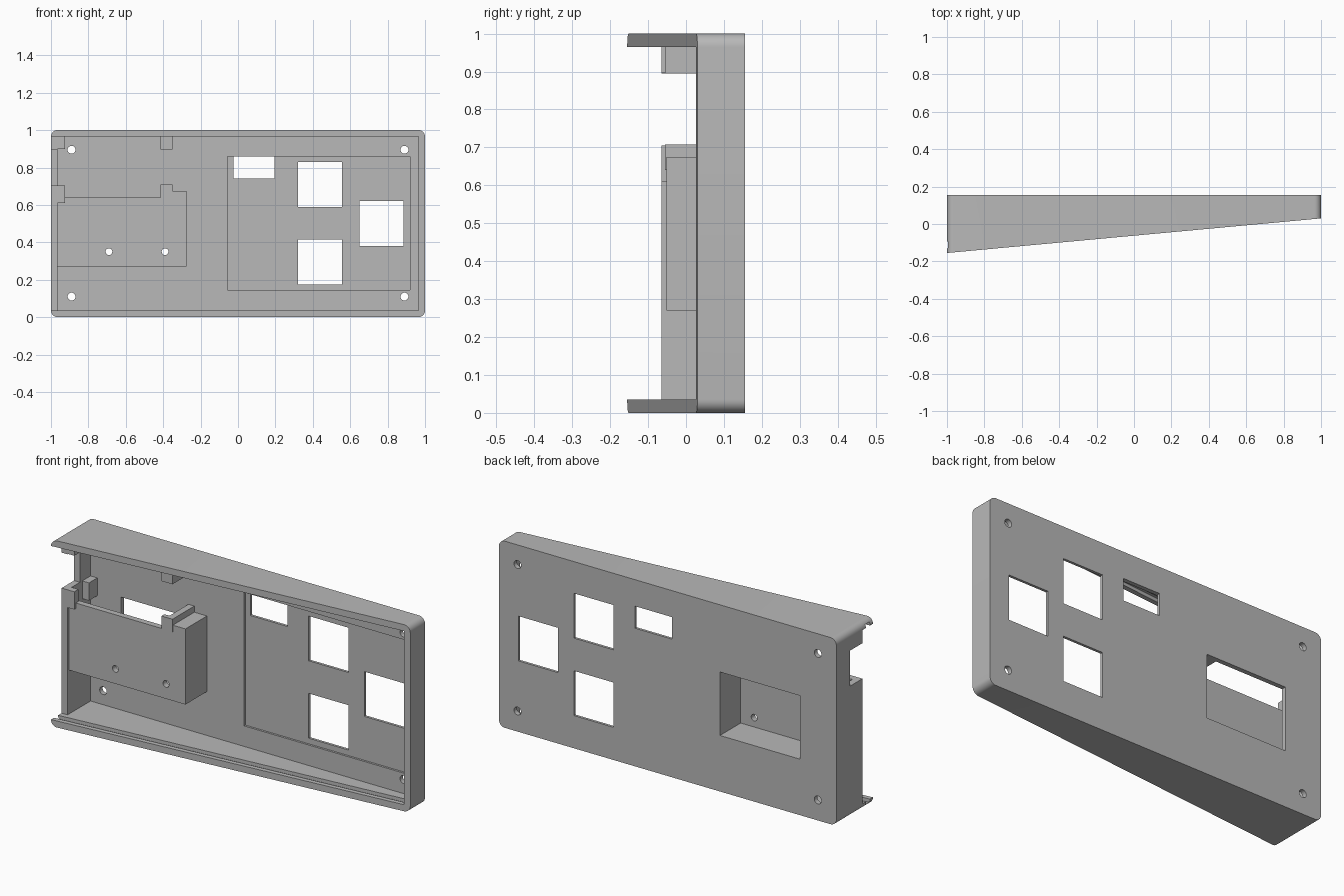
import bpy
import bmesh
import math
from mathutils import Matrix, Vector

if "Cube" in bpy.data.objects:
    bpy.data.objects.remove(bpy.data.objects["Cube"], do_unlink=True)

grey = bpy.data.materials.new("plain grey")
grey.use_nodes = True
grey.diffuse_color = (0.48, 0.48, 0.48, 1)
grey.node_tree.nodes["Principled BSDF"].inputs["Base Color"].default_value = grey.diffuse_color

BACK, PLATE = 0.155, 0.13      # rear face and inner face of the back plate
WALL = 0.035
INNER = 1 - WALL


def slope(x):
    """Depth of the slanted front rim at a given x."""
    return -0.155 + 0.185 * (x + 1) / 2


def finish(name, bm):
    bmesh.ops.recalc_face_normals(bm, faces=bm.faces)
    mesh = bpy.data.meshes.new(name)
    bm.to_mesh(mesh)
    bm.free()
    mesh.materials.append(grey)
    obj = bpy.data.objects.new(name, mesh)
    bpy.context.collection.objects.link(obj)
    return obj


def box(name, x, y, z):
    bm = bmesh.new()
    bmesh.ops.create_cube(bm, size=1)
    for v in bm.verts:
        v.co = Vector(r[0] if c < 0 else r[1] for c, r in zip(v.co, (x, y, z)))
    return finish(name, bm)


def prism(name, bottom, top):
    """Solid between two matching outlines."""
    bm = bmesh.new()
    a = [bm.verts.new(p) for p in bottom]
    b = [bm.verts.new(p) for p in top]
    bm.faces.new(a)
    bm.faces.new(b)
    for i in range(len(a)):
        j = (i + 1) % len(a)
        bm.faces.new((a[i], a[j], b[j], b[i]))
    return finish(name, bm)


def pin(x, z, radius):
    bm = bmesh.new()
    turn = Matrix.Translation((x, 0, z)) @ Matrix.Rotation(math.pi / 2, 4, "X")
    bmesh.ops.create_cone(bm, cap_ends=True, segments=24, radius1=radius,
                          radius2=radius, depth=1, matrix=turn)
    return finish("cutter", bm)


def cut(obj, cutter):
    cutter.hide_render = True
    mod = obj.modifiers.new("cut", "BOOLEAN")
    mod.operation = "DIFFERENCE"
    mod.solver = "EXACT"
    mod.object = cutter
    bpy.context.view_layer.objects.active = obj
    bpy.ops.object.modifier_apply(modifier=mod.name)
    bpy.data.objects.remove(cutter, do_unlink=True)


def cut_box(obj, x, y, z):
    cut(obj, box("cutter", x, y, z))


# Case: rounded rectangle with a slanted front rim
R = WALL
outline = []
for k, (cx, cz) in enumerate(((1 - R, 1 - R), (R - 1, 1 - R), (R - 1, R), (1 - R, R))):
    for s in range(9):
        a = math.pi / 2 * (k + s / 8)
        outline.append((cx + R * math.cos(a), cz + R * math.sin(a)))
case = prism("case", [(x, slope(x), z) for x, z in outline],
             [(x, BACK, z) for x, z in outline])
cut_box(case, (-INNER, INNER), (-1, PLATE), (WALL, INNER))

# Low left end wall with a side opening
cut_box(case, (-1.1, -0.9), (-1, -0.065), (WALL, INNER))
cut_box(case, (-1.1, -0.9), (-1, 0.04), (0.705, 0.895))

# Groove for a sliding lid
groove = [(-1.1, slope(-1.1) + 0.025), (0.982, slope(0.982) + 0.025),
          (0.982, slope(0.982) + 0.06), (-1.1, slope(-1.1) + 0.06)]
cut(case, prism("cutter", [(x, y, 0.017) for x, y in groove],
                [(x, y, 0.983) for x, y in groove]))

# Shallow panel recess, windows and pocket opening in the back plate
cut_box(case, (-0.055, 0.92), (0, 0.141), (0.145, 0.86))
windows = (((-0.025, 0.195), (0.74, 0.858)), ((0.32, 0.555), (0.59, 0.83)),
           ((0.32, 0.555), (0.175, 0.415)), ((0.65, 0.885), (0.38, 0.62)),
           ((-0.785, -0.31), (0.30, 0.64)))
for wx, wz in windows:
    cut_box(case, wx, (0.05, 0.3), wz)

# Corner screw holes
for x in (-0.89, 0.89):
    for z in (0.11, 0.895):
        cut(case, pin(x, z, 0.021))

# Open-topped pocket behind the back plate
FRONT, REAR = -0.052, PLATE + 0.005
pocket_front = box("pocket_front", (-0.97, -0.275), (FRONT, -0.02), (0.27, 0.64))
for x in (-0.69, -0.39):
    cut(pocket_front, pin(x, 0.35, 0.018))
parts = [
    case, pocket_front,
    box("pocket_floor", (-0.97, -0.275), (-0.021, REAR), (0.27, 0.30)),
    box("pocket_side", (-0.31, -0.275), (-0.021, REAR), (0.299, 0.641)),
    box("pocket_cap", (-0.386, -0.275), (FRONT, REAR), (0.64, 0.675)),
]

# Board guides: upper and lower rails with stops
for label, z0, z1 in (("lower", 0.64, 0.708), ("upper", 0.895, 0.97)):
    parts.append(box(label + "_guide_rail", (-0.385, -0.35), (-0.055, REAR), (z0, z1)))
    parts.append(box(label + "_guide_stop", (-0.415, -0.384), (-0.055, -0.03), (z0, z1)))
for label, z0, z1 in (("lower", 0.61, 0.705), ("upper", 0.898, 0.97)):
    parts.append(box(label + "_end_front_stop", (-0.97, -0.925), (-0.065, -0.03), (z0, z1)))
    parts.append(box(label + "_end_rear_stop", (-0.97, -0.925), (0.06, REAR), (z0, z1)))

# Smooth rounded corners, keep hard edges
bpy.ops.object.select_all(action="DESELECT")
for obj in parts:
    obj.select_set(True)
bpy.context.view_layer.objects.active = case
bpy.ops.object.shade_smooth_by_angle(angle=math.radians(30))
